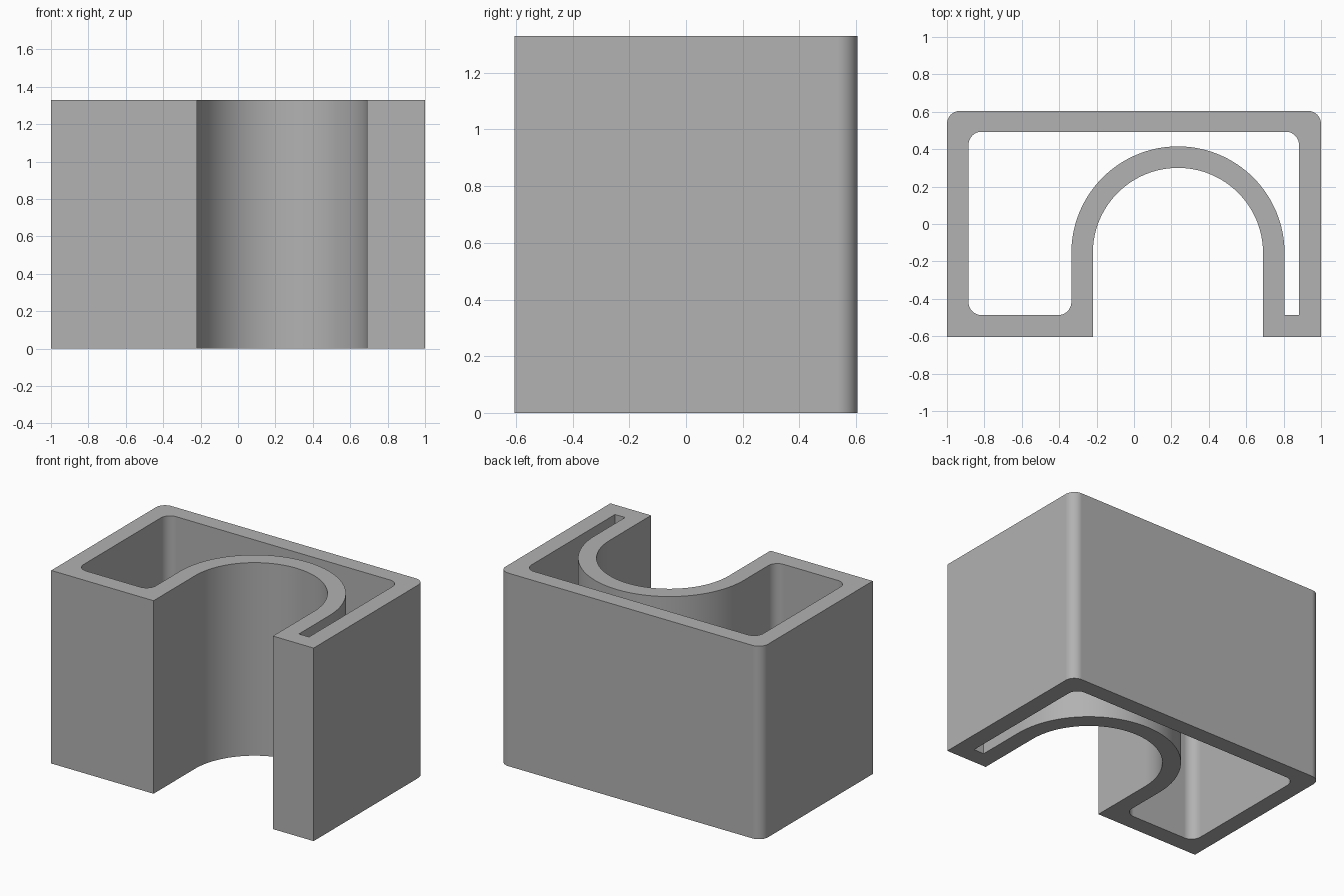
import bpy
import bmesh
from math import cos, sin, radians

HEIGHT = 1.33
ARCH_X, ARCH_Y = 0.235, -0.155
ARCH_IN, ARCH_OUT = 0.455, 0.57
ROUND = 0.07


def arc(cx, cy, r, start, end, steps=12):
    """Points along a circular arc, angles in degrees."""
    angles = [radians(start + (end - start) * i / steps) for i in range(steps + 1)]
    return [(cx + r * cos(a), cy + r * sin(a)) for a in angles]


def extruded_profile(name, loops, height, material):
    """Fill the area between closed loops and extrude it upwards."""
    bm = bmesh.new()
    edges = []
    for loop in loops:
        verts = [bm.verts.new((x, y, 0)) for x, y in loop]
        edges += [bm.edges.new((a, b)) for a, b in zip(verts, verts[1:] + verts[:1])]
    bmesh.ops.triangle_fill(bm, edges=edges, use_beauty=True, normal=(0, 0, -1))
    result = bmesh.ops.extrude_face_region(bm, geom=bm.faces[:], use_keep_orig=True)
    top = [v for v in result["geom"] if isinstance(v, bmesh.types.BMVert)]
    bmesh.ops.translate(bm, verts=top, vec=(0, 0, height))
    bmesh.ops.recalc_face_normals(bm, faces=bm.faces[:])
    mesh = bpy.data.meshes.new(name)
    bm.to_mesh(mesh)
    bm.free()
    mesh.materials.append(material)
    obj = bpy.data.objects.new(name, mesh)
    bpy.context.collection.objects.link(obj)
    return obj


cube = bpy.data.objects.get("Cube")
if cube:
    bpy.data.objects.remove(cube, do_unlink=True)

grey = bpy.data.materials.new("plain_grey")
grey.use_nodes = True
colour = (0.445, 0.445, 0.445, 1)
grey.diffuse_color = colour
grey.node_tree.nodes["Principled BSDF"].inputs["Base Color"].default_value = colour

# Outer outline: sharp front corners, arched recess, rounded back corners
front, back = -0.605, 0.605
outer = [(-1, front), (ARCH_X - ARCH_IN, front)]
outer += arc(ARCH_X, ARCH_Y, ARCH_IN, 180, 0, 64)
outer += [(ARCH_X + ARCH_IN, front), (1, front)]
outer += arc(1 - ROUND, back - ROUND, ROUND, 0, 90)
outer += arc(-1 + ROUND, back - ROUND, ROUND, 90, 180)

# Cavity outline: follows the recess, narrow square-ended slot on the left
left, right, near, far = 0.882, -0.885, -0.487, 0.493
wall = ARCH_X - ARCH_OUT
cavity = arc(right + ROUND, near + ROUND, ROUND, 180, 270)
cavity += arc(wall - ROUND, near + ROUND, ROUND, 270, 360)
cavity += arc(ARCH_X, ARCH_Y, ARCH_OUT, 180, 0, 64)
cavity += [(ARCH_X + ARCH_OUT, near), (left, near)]
cavity += arc(left - ROUND, far - ROUND, ROUND, 0, 90)
cavity += arc(right + ROUND, far - ROUND, ROUND, 90, 180)

body = extruded_profile("bracket_body", [outer, cavity], HEIGHT, grey)

# Smooth curved walls, crisp rims and corners
bpy.ops.object.select_all(action="DESELECT")
body.select_set(True)
bpy.context.view_layer.objects.active = body
bpy.ops.object.shade_smooth_by_angle(angle=radians(30))
weighted = body.modifiers.new("flat_wall_normals", "WEIGHTED_NORMAL")
weighted.keep_sharp = True
